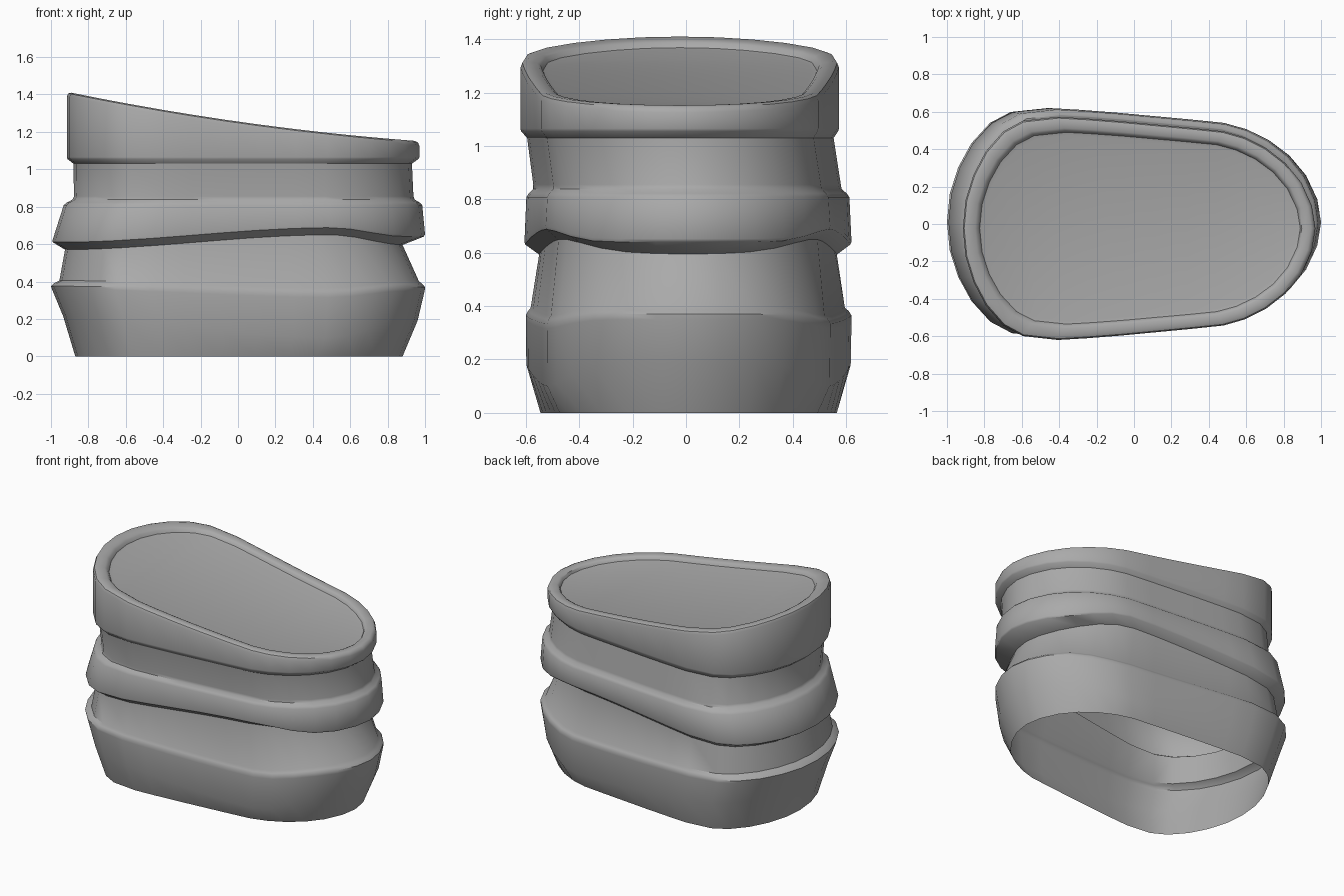
import bpy
import bmesh

cube = bpy.data.objects.get("Cube")
if cube:
    bpy.data.objects.remove(cube, do_unlink=True)

grey = bpy.data.materials.new("plain grey")
grey.use_nodes = True
colour = (0.4, 0.4, 0.4, 1)
grey.diffuse_color = colour
grey.node_tree.nodes["Principled BSDF"].inputs["Base Color"].default_value = colour

# Half of the egg-shaped outline, from blunt end to narrow end, in unit size
HALF = [(-1, 0), (-.985, .25), (-.94, .48), (-.87, .69), (-.77, .87), (-.66, .965),
        (-.46, 1), (-.3, .985), (-.1, .96), (.1, .93), (.3, .9), (.48, .87),
        (.6, .815), (.72, .72), (.83, .585), (.92, .41), (.98, .2), (1, 0)]
N = len(HALF)
OUTLINE = HALF + [(x, -y) for x, y in HALF[-2:0:-1]]


def smooth(t):
    t = max(0, min(1, t))
    return t * t * (3 - 2 * t)


def wave(left, mid, right):
    """Height that eases from the blunt end to a mid point, then to the narrow end."""
    def height(x):
        if x < .5:
            return left + (mid - left) * smooth((x + .95) / 1.45)
        return mid + (right - mid) * smooth((x - .5) / .4)
    return height


def rim(drop):
    """Sloping, slightly dished height of the lid."""
    return lambda x: 1.255 - .142 * x + .035 * x * x - drop


def add_ring(bm, x0, x1, y0, y1, height):
    ring = []
    for u, v in OUTLINE:
        x = (x0 + x1) / 2 + u * (x1 - x0) / 2
        y = (y0 + y1) / 2 + v * (y1 - y0) / 2
        ring.append(bm.verts.new((x, y, height(x))))
    return ring


def build(name, rings, capped=False):
    """Skin a stack of rings; optionally close the last with cross strips."""
    bm = bmesh.new()
    loops = [add_ring(bm, *r) for r in rings]
    count = len(OUTLINE)
    for low, high in zip(loops, loops[1:]):
        for i in range(count):
            j = (i + 1) % count
            bm.faces.new((low[i], low[j], high[j], high[i]))
    if capped:
        top = loops[-1]
        for i in range(N - 1):
            a, b = top[i], top[i + 1]
            c, d = top[(count - i - 1) % count], top[(count - i) % count]
            corners = list(dict.fromkeys((a, b, c, d)))
            bm.faces.new(corners)
    bmesh.ops.recalc_face_normals(bm, faces=bm.faces)
    # Make the open shells face outward
    if sum(f.normal.x * f.calc_center_median().x * f.calc_area() for f in bm.faces) < 0:
        bmesh.ops.reverse_faces(bm, faces=bm.faces)
    mesh = bpy.data.meshes.new(name)
    bm.to_mesh(mesh)
    bm.free()
    mesh.materials.append(grey)
    obj = bpy.data.objects.new(name, mesh)
    bpy.context.collection.objects.link(obj)
    bpy.ops.object.select_all(action='DESELECT')
    obj.select_set(True)
    bpy.context.view_layer.objects.active = obj
    bpy.ops.object.shade_smooth_by_angle(angle=.7)
    return obj


# Shared seams between the parts
neck = (-.925, .88, -.55, .565, wave(.57, .65, .595))
collar = (-.88, .93, -.595, .553, wave(1.03, 1.03, 1.03))

# Open-bottomed base with a wavy crease and a rounded shoulder
build("base", [
    (-.87, .88, -.545, .565, wave(0, 0, 0)),
    (-.935, .96, -.598, .617, wave(.215, .1, .19)),
    (-.995, .998, -.6, .62, wave(.36, .315, .35)),
    (-1, 1, -.6, .62, wave(.375, .335, .37)),
    (-.98, .985, -.592, .61, wave(.393, .35, .387)),
    (-.955, .967, -.582, .595, wave(.405, .365, .402)),
    neck,
])

# Overhanging middle band and the waist above it
build("middle_band", [
    neck,
    (-.99, .993, -.603, .616, wave(.61, .688, .64)),
    (-.992, 1, -.605, .62, wave(.62, .7, .652)),
    (-.932, .985, -.598, .612, wave(.808, .808, .808)),
    (-.915, .972, -.589, .602, wave(.822, .822, .822)),
    (-.885, .945, -.573, .583, wave(.838, .838, .838)),
    (-.877, .938, -.572, .58, wave(.855, .855, .855)),
    collar,
])

# Sloping lid with a rounded rim and a recessed floor
build("lid", [
    collar,
    (-.912, .965, -.618, .57, wave(1.055, 1.055, 1.055)),
    (-.915, .97, -.62, .573, wave(1.065, 1.065, 1.065)),
    (-.915, .97, -.62, .573, rim(.025)),
    (-.908, .962, -.613, .566, rim(.007)),
    (-.892, .946, -.597, .55, rim(0)),
    (-.85, .91, -.557, .512, rim(.003)),
    (-.835, .897, -.544, .499, rim(.01)),
    (-.825, .889, -.535, .49, rim(.028)),
    (-.805, .872, -.518, .473, rim(.032)),
], capped=True)
